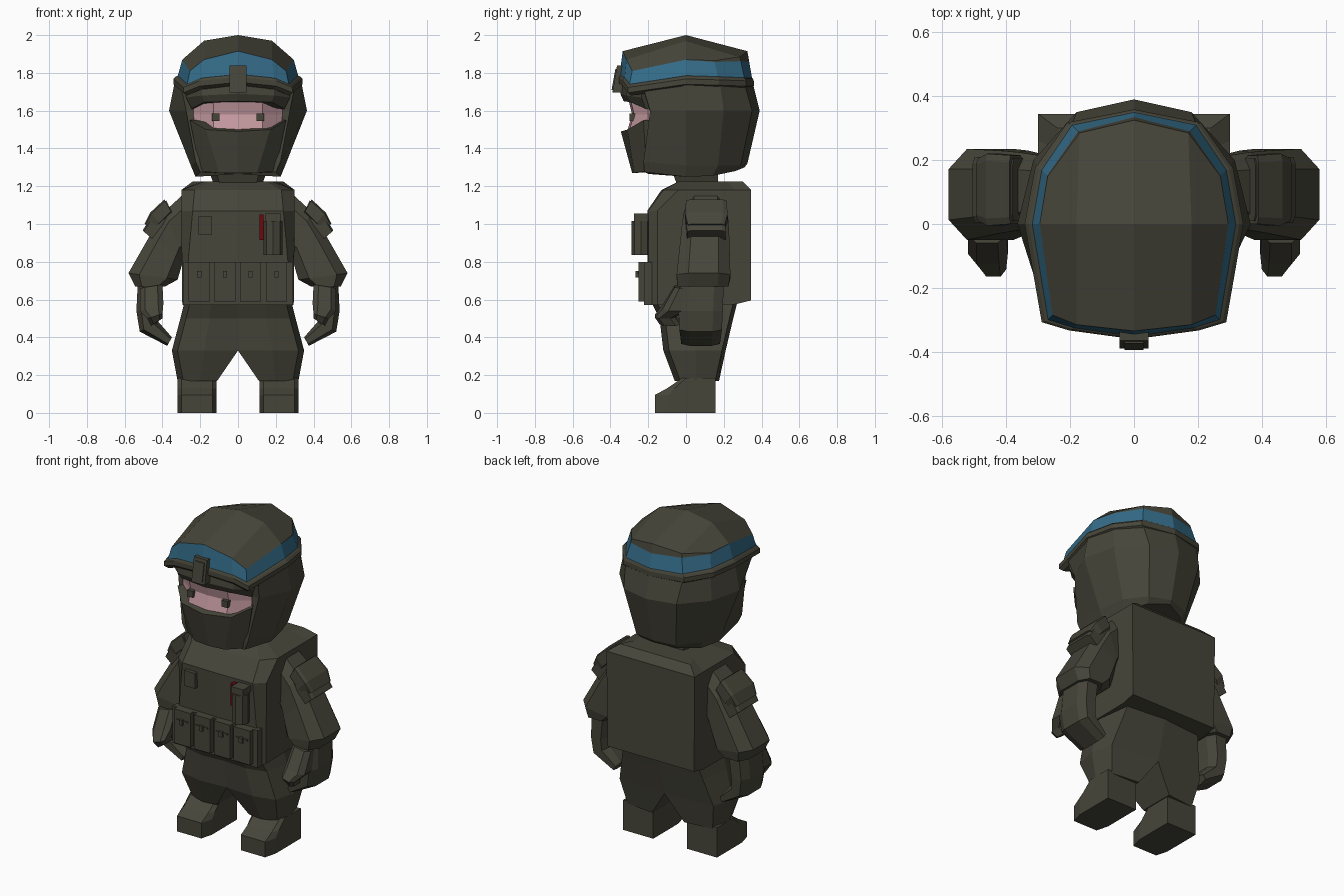
import bpy
import bmesh
from mathutils import Vector, Matrix

default_cube = bpy.data.objects.get("Cube")
if default_cube:
    bpy.data.objects.remove(default_cube, do_unlink=True)


def make_material(name, color):
    mat = bpy.data.materials.new(name)
    mat.use_nodes = True
    rgba = (*color, 1)
    mat.diffuse_color = rgba
    mat.node_tree.nodes["Principled BSDF"].inputs["Base Color"].default_value = rgba
    return mat


olive = make_material("olive cloth", (.062, .06, .042))
blue = make_material("blue band", (.035, .15, .25))
skin = make_material("pink skin", (.55, .32, .35))
red = make_material("dark red", (.16, .002, .004))


def finish(name, bm, mats):
    """Turn a bmesh into a flat shaded object."""
    bmesh.ops.recalc_face_normals(bm, faces=bm.faces)
    mesh = bpy.data.meshes.new(name)
    bm.to_mesh(mesh)
    bm.free()
    for mat in mats:
        mesh.materials.append(mat)
    obj = bpy.data.objects.new(name, mesh)
    bpy.context.collection.objects.link(obj)
    return obj


def full_ring(half):
    """Mirror a half outline that runs from the front centre to the back centre."""
    return half + [(-x, y, z) for x, y, z in reversed(half) if abs(x) > .001]


def at_height(z, outline):
    return [(x, y, z) for x, y in outline]


def loft_into(bm, rings, cap_start=True, cap_end=True):
    rows = [[bm.verts.new(p) for p in ring] for ring in rings]
    count = len(rows[0])
    bands = []
    for low, high in zip(rows, rows[1:]):
        bands.append([bm.faces.new((low[i], low[(i + 1) % count],
                                    high[(i + 1) % count], high[i]))
                      for i in range(count)])
    if cap_start:
        bm.faces.new(rows[0])
    if cap_end:
        bm.faces.new(rows[-1])
    return rows, bands


def loft(name, rings, mat=olive):
    bm = bmesh.new()
    loft_into(bm, rings)
    return finish(name, bm, [mat])


def symmetric(name, half_rings, mat=olive):
    return loft(name, [full_ring(h) for h in half_rings], mat)


def box(name, x, y, z, mat=olive, lean=0):
    """Box from (low, high) spans; lean moves the top in y."""
    rings = [[(x[0], y[0] + s, h), (x[1], y[0] + s, h),
              (x[1], y[1] + s, h), (x[0], y[1] + s, h)]
             for h, s in ((z[0], 0), (z[1], lean))]
    return loft(name, rings, mat)


def pair(name, rings, mat=olive):
    """Same part on the left (+x) and right side."""
    for side, sign in (("left", 1), ("right", -1)):
        loft(side + "_" + name, [[(sign * x, y, z) for x, y, z in r] for r in rings], mat)


def limb_section(inner, outer, front, back, cut=.22):
    """Chamfered section spanning an inner and outer point and a depth."""
    a, b = Vector((inner[0], 0, inner[1])), Vector((outer[0], 0, outer[1]))
    depth = (back - front) * cut
    points = []
    for t, y in ((cut, front), (1 - cut, front), (1, front + depth), (1, back - depth),
                 (1 - cut, back), (cut, back), (0, back - depth), (0, front + depth)):
        p = a.lerp(b, t)
        points.append((p.x, y, p.z))
    return points


# Helmet: blue band below a faceted dome
band_top = [(0, -.335, 1.915), (.18, -.315, 1.87), (.255, -.285, 1.81), (.295, 0, 1.87),
            (.27, .15, 1.865), (.17, .285, 1.885), (0, .325, 1.915)]
band_low = [(0, -.352, 1.79), (.19, -.325, 1.77), (.27, -.3, 1.735), (.32, 0, 1.78),
            (.29, .17, 1.775), (.195, .31, 1.77), (0, .35, 1.77)]
# the blue strip stops a little below the dome edge at the back
strip_top = [Vector(p).lerp(Vector(q), t) for p, q, t in
             zip(band_top, band_low, (0, 0, 0, 0, .08, .2, .38))]
bm = bmesh.new()
rows, bands = loft_into(bm, [full_ring(band_low), full_ring([tuple(p) for p in strip_top]),
                             full_ring(band_top)], cap_end=False)
for face in bands[0]:
    face.material_index = 1
bmesh.ops.remove_doubles(bm, verts=bm.verts, dist=.0005)
finish("helmet_band", bm, [olive, blue])

bm = bmesh.new()
front_row = [(-x, y, z) for x, y, z in band_top[2:0:-1]] + band_top[:3]
middle_row = [(x, 0, z) for x, z in ((-.295, 1.87), (-.18, 1.97), (0, 2), (.18, 1.97), (.295, 1.87))]
back_half = band_top[:3:-1]
back_row = [(-x, y, z) for x, y, z in back_half[:0:-1]] + back_half
grid = [[bm.verts.new(p) for p in row] for row in (front_row, middle_row, back_row)]
for near, far in zip(grid, grid[1:]):
    for i in range(4):
        bm.faces.new((near[i], near[i + 1], far[i + 1], far[i]))
finish("helmet_dome", bm, [olive])


def rim_ring(sx, sy, drop):
    return [(x * sx, y * sy, z - drop) for x, y, z in band_low]


symmetric("helmet_rim", [rim_ring(.97, .97, -.01), rim_ring(1.03, 1.01, 0),
                         rim_ring(1.07, 1.025, .012), rim_ring(1.07, 1.025, .04),
                         rim_ring(1, .97, .055)])
box("helmet_mount", (-.045, .045), (-.39, -.32), (1.695, 1.84), lean=.025)
box("mount_plate", (-.03, .03), (-.394, -.385), (1.71, 1.82), lean=.02)

# Hood shell around the sides and back of the head
symmetric("hood", [
    [(0, -.2, 1.265), (.2, -.22, 1.275), (.225, 0, 1.25), (.2, .14, 1.255), (.12, .26, 1.28), (0, .31, 1.3)],
    [(0, -.2, 1.33), (.225, -.225, 1.33), (.25, 0, 1.31), (.225, .17, 1.31), (.135, .29, 1.31), (0, .325, 1.32)],
    [(0, -.2, 1.6), (.275, -.19, 1.6), (.365, 0, 1.6), (.315, .2, 1.6), (.18, .35, 1.6), (0, .39, 1.6)],
    [(0, -.2, 1.72), (.295, -.22, 1.7), (.335, 0, 1.75), (.295, .18, 1.745), (.195, .31, 1.74), (0, .355, 1.74)],
])


def face_ring(centre, middle, edge):
    return [centre, middle, edge, (.19, -.1, edge[2]), (0, -.1, edge[2])]


# Face: brow, skin and mask
symmetric("brow", [face_ring((0, -.33, 1.65), (.18, -.295, 1.645), (.245, -.215, 1.61)),
                   face_ring((0, -.348, 1.69), (.19, -.315, 1.68), (.275, -.235, 1.67)),
                   face_ring((0, -.34, 1.75), (.19, -.31, 1.735), (.28, -.24, 1.71))])
symmetric("face", [face_ring((0, -.315, 1.48), (.13, -.305, 1.48), (.23, -.2, 1.48)),
                   face_ring((0, -.285, 1.58), (.13, -.275, 1.58), (.235, -.2, 1.58)),
                   face_ring((0, -.305, 1.66), (.13, -.295, 1.66), (.235, -.2, 1.66))], skin)
symmetric("mask", [face_ring((0, -.285, 1.27), (.1, -.275, 1.27), (.2, -.21, 1.28)),
                   face_ring((0, -.345, 1.49), (.17, -.31, 1.5), (.255, -.225, 1.55))])
for side, x in (("left", .118), ("right", -.118)):
    box(side + "_eye", (x - .02, x + .02), (-.3, -.26), (1.545, 1.585))

# Neck and torso
symmetric("neck", [at_height(z, [(0, y), (r * .75, y), (r, .03), (r * .75, .17), (0, .17)])
                   for z, r, y in ((1.18, .15, -.08), (1.215, .13, -.05), (1.27, .15, -.07))])
symmetric("vest", [
    [(0, -.205, .57), (.285, -.195, .57), (.295, -.15, .57), (.295, .26, .575), (.295, .343, .595), (0, .343, .595)],
    at_height(1.07, [(0, -.205), (.24, -.2), (.3, -.15), (.3, .26), (.3, .345), (0, .345)]),
    at_height(1.18, [(0, -.13), (.23, -.12), (.3, -.04), (.3, .26), (.3, .345), (0, .345)]),
    at_height(1.225, [(0, -.04), (.15, -.04), (.18, .02), (.2, .22), (.24, .3), (0, .3)]),
])

# Pouches across the belly
box("pouch_panel", (-.29, .29), (-.222, -.18), (.57, .8))
for i in range(4):
    x = -.205 + i * .136
    name = "pouch_" + str(i + 1)
    box(name, (x - .056, x + .056), (-.252, -.2), (.59, .8))
    box(name + "_strap", (x - .04, x + .04), (-.258, -.25), (.735, .744))
    box(name + "_tab", (x - .011, x + .011), (-.268, -.25), (.718, .75))

# Chest equipment
box("chest_patch", (-.21, -.137), (-.224, -.19), (.945, 1.04))
box("red_stick", (.114, .136), (-.238, -.19), (.915, 1.05), red)
bm = bmesh.new()
bmesh.ops.create_cone(bm, cap_ends=True, segments=8, radius1=.05, radius2=.05, depth=.18,
                      matrix=Matrix.Translation((.186, -.238, .925)))
finish("radio", bm, [olive])
box("radio_cap", (.145, .228), (-.275, -.19), (1.015, 1.055))

# Trousers, one half for each leg
pair("trouser_leg", [
    at_height(z, [(x0, f), (xm, f - .01), (x1 - .03, f + .02), (x1, m), (x1 - .03, b - .02), (x0, b)])
    for z, x0, xm, x1, f, m, b in ((.6, 0, .14, .28, -.18, .04, .275), (.5, 0, .15, .305, -.13, .04, .25),
                                   (.33, 0, .18, .35, -.11, .05, .21), (.17, .11, .2, .32, -.05, .05, .175))])

# Boots
pair("boot", [at_height(z, [(.135, toe), (.3, toe), (.32, mid), (.32, .155), (.115, .155), (.115, mid)])
              for z, toe, mid in ((0, -.165, -.09), (.095, -.165, -.09), (.13, -.1, -.06), (.185, -.02, 0))])

# Arms, shoulder pockets, hands and thumbs
pair("sleeve", [limb_section((.25, .85), (.27, 1.175), .0, .21),
                limb_section((.29, .82), (.385, 1.07), -.02, .225),
                limb_section((.295, .79), (.46, .95), -.03, .23),
                limb_section((.32, .705), (.58, .74), -.05, .235),
                limb_section((.385, .67), (.545, .67), -.045, .225)])
pair("shoulder_pocket", [limb_section((.34, 1.04), (.38, 1.125), .01, .205, .1),
                         limb_section((.38, .96), (.445, 1.065), 0, .21, .1),
                         limb_section((.44, .91), (.505, .965), .005, .21, .1)])
pair("pocket_flap", [limb_section((.35, 1.06), (.39, 1.13), 0, .215, .1),
                     limb_section((.41, 1), (.465, 1.06), -.005, .22, .1),
                     limb_section((.44, .97), (.495, 1), .01, .205, .1)])
pair("hand", [limb_section((.4, .7), (.53, .7), -.03, .2),
              limb_section((.42, .54), (.538, .54), -.04, .195),
              limb_section((.42, .48), (.52, .43), -.035, .19),
              limb_section((.35, .4), (.375, .355), -.025, .18)])
pair("thumb", [limb_section((.4, .68), (.52, .66), -.06, .06),
               limb_section((.395, .58), (.52, .54), -.125, .02),
               limb_section((.4, .525), (.48, .5), -.165, -.06),
               limb_section((.4, .5), (.46, .46), -.14, -.03)])
